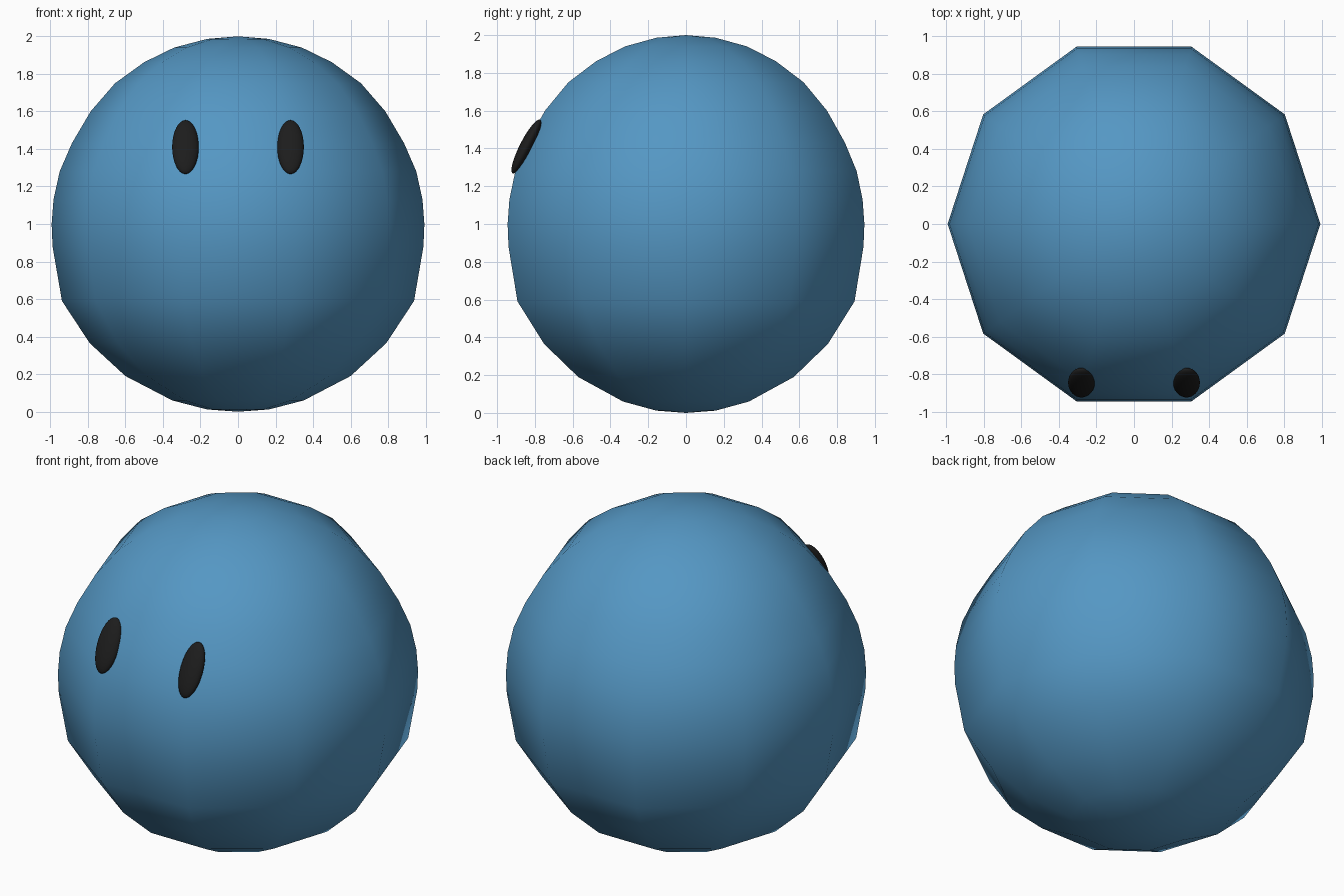
import bpy, bmesh, math
from mathutils import Matrix, Vector

if "Cube" in bpy.data.objects:
    bpy.data.objects.remove(bpy.data.objects["Cube"])


def material(name, color):
    m = bpy.data.materials.new(name)
    m.diffuse_color = (*color, 1)
    m.use_nodes = True
    m.node_tree.nodes["Principled BSDF"].inputs["Base Color"].default_value = m.diffuse_color
    return m


def add_object(name, bm, mat):
    bmesh.ops.recalc_face_normals(bm, faces=bm.faces)
    for f in bm.faces:
        f.smooth = True
    me = bpy.data.meshes.new(name)
    bm.to_mesh(me)
    bm.free()
    me.materials.append(mat)
    ob = bpy.data.objects.new(name, me)
    bpy.context.collection.objects.link(ob)
    return ob


blue = material("blue", (0.09, 0.31, 0.55))
black = material("black", (0.012, 0.012, 0.012))

# Body: ten-sided round ball, lathed from a slightly bottom-heavy profile
SIDES = 10
profile = [(0.165, 0.012), (0.35, 0.06), (0.6, 0.19), (0.79, 0.365),
           (0.938, 0.59), (0.988, 0.88), (0.993, 1.0), (0.983, 1.13),
           (0.95, 1.28), (0.885, 1.43), (0.785, 1.6), (0.655, 1.75),
           (0.5, 1.862), (0.34, 1.94), (0.165, 1.986)]
bm = bmesh.new()
rings = []
for r, z in profile:
    rings.append([bm.verts.new((r * math.cos(2 * math.pi * i / SIDES),
                                r * math.sin(2 * math.pi * i / SIDES), z))
                  for i in range(SIDES)])
bottom, top = bm.verts.new((0, 0, 0)), bm.verts.new((0, 0, 2))
for i in range(SIDES):
    j = (i + 1) % SIDES
    bm.faces.new((bottom, rings[0][j], rings[0][i]))
    bm.faces.new((top, rings[-1][i], rings[-1][j]))
    for a, b in zip(rings, rings[1:]):
        bm.faces.new((a[i], a[j], b[j], b[i]))
add_object("body", bm, blue)

# Eyes: flat ovals leaning back against the front of the body
for side, x in (("left", -0.28), ("right", 0.28)):
    bm = bmesh.new()
    place = (Matrix.Translation((x, -0.845, 1.41))
             @ Matrix.Rotation(math.radians(-27), 4, 'X')
             @ Matrix.Diagonal(Vector((0.071, 0.035, 0.16, 1))))
    bmesh.ops.create_uvsphere(bm, u_segments=32, v_segments=16, radius=1, matrix=place)
    add_object(side + "_eye", bm, black)
